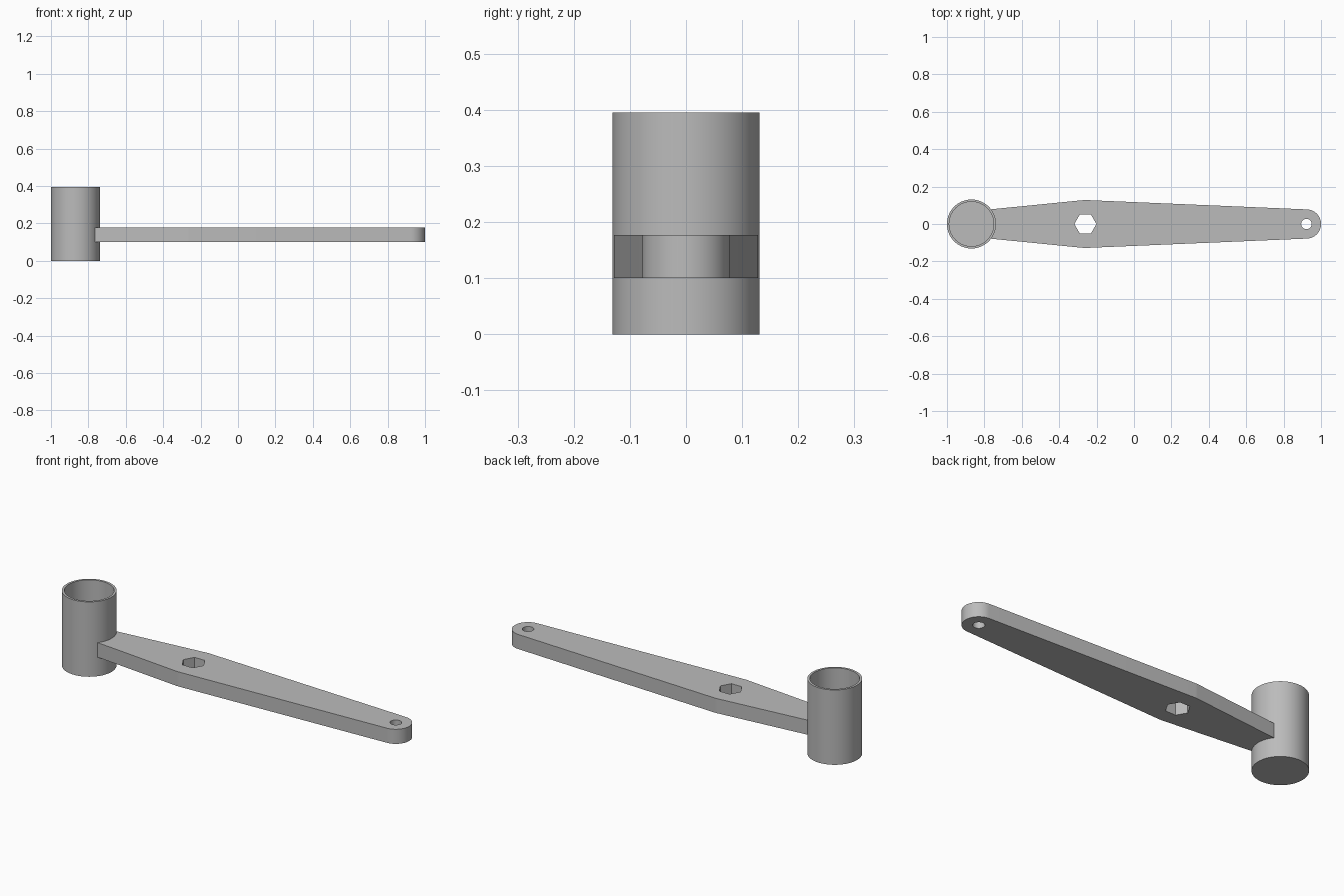
import bpy, bmesh
from math import sin, cos, pi, asin, sqrt

if "Cube" in bpy.data.objects:
    bpy.data.objects.remove(bpy.data.objects["Cube"], do_unlink=True)

CUP_X, CUP_R, BORE_R, CUP_H, FLOOR = -0.869, 0.131, 0.119, 0.395, 0.02
HEX_X, WIDE_R = -0.26, 0.128
TIP_X, TIP_R = 0.922, 0.078
BAR_LOW, BAR_HIGH = 0.10, 0.177

steel = bpy.data.materials.new("satin grey")
steel.use_nodes = True
grey = (0.5, 0.5, 0.5, 1)
steel.diffuse_color = grey
steel.node_tree.nodes["Principled BSDF"].inputs["Base Color"].default_value = grey


def finish(obj):
    """Clean the mesh, give it the material and smooth the round sides."""
    bm = bmesh.new()
    bm.from_mesh(obj.data)
    bmesh.ops.remove_doubles(bm, verts=bm.verts, dist=0.0001)
    bmesh.ops.recalc_face_normals(bm, faces=bm.faces)
    bm.to_mesh(obj.data)
    bm.free()
    obj.data.materials.clear()
    obj.data.materials.append(steel)
    bpy.ops.object.select_all(action="DESELECT")
    obj.select_set(True)
    bpy.context.view_layer.objects.active = obj
    bpy.ops.object.shade_smooth_by_angle(angle=pi / 6)


def arc(cx, r, start, end, steps):
    angles = [start + (end - start) * i / steps for i in range(steps + 1)]
    return [(cx + r * cos(a), r * sin(a)) for a in angles]


# Cup: lathed wall with a closed floor
bm = bmesh.new()
profile = [(0, 0), (CUP_R, 0), (CUP_R, CUP_H), (BORE_R, CUP_H), (BORE_R, FLOOR), (0, FLOOR)]
verts = [bm.verts.new((r, 0, z)) for r, z in profile]
edges = [bm.edges.new(pair) for pair in zip(verts, verts[1:])]
bmesh.ops.spin(bm, geom=verts + edges, cent=(0, 0, 0), axis=(0, 0, 1),
               angle=2 * pi, steps=72, use_merge=True)
mesh = bpy.data.meshes.new("cup")
bm.to_mesh(mesh)
bm.free()
cup = bpy.data.objects.new("cup", mesh)
cup.location.x = CUP_X
bpy.context.collection.objects.link(cup)
finish(cup)

# Handle outline: tangents to a wide middle circle and a round tip,
# ending in a hollow that sits inside the cup wall
right_lean = asin((WIDE_R - TIP_R) / (TIP_X - HEX_X))
left_lean = asin((WIDE_R - 0.067) / (HEX_X - CUP_X))
seat_r = CUP_R - 0.005
seat_angle = asin(0.078 / seat_r)
top_right, top_left = pi / 2 - right_lean, pi / 2 + left_lean
outline = (arc(TIP_X, TIP_R, -top_right, top_right, 32)
           + arc(HEX_X, WIDE_R, top_right, top_left, 3)
           + arc(CUP_X, seat_r, seat_angle, -seat_angle, 14)
           + arc(HEX_X, WIDE_R, -top_left, -top_right, 3))
hex_hole = arc(HEX_X, 0.059, 0, 2 * pi, 6)[:-1]
hang_hole = arc(TIP_X, 0.028, 0, 2 * pi, 32)[:-1]

# Handle: the filled outline with both holes, extruded
curve = bpy.data.curves.new("handle", "CURVE")
curve.dimensions = "2D"
curve.fill_mode = "BOTH"
curve.extrude = (BAR_HIGH - BAR_LOW) / 2
for loop in (outline, hex_hole, hang_hole):
    spline = curve.splines.new("POLY")
    spline.points.add(len(loop) - 1)
    for point, (x, y) in zip(spline.points, loop):
        point.co = (x, y, 0, 1)
    spline.use_cyclic_u = True
handle = bpy.data.objects.new("handle", curve)
handle.location.z = (BAR_LOW + BAR_HIGH) / 2
bpy.context.collection.objects.link(handle)
bpy.ops.object.select_all(action="DESELECT")
handle.select_set(True)
bpy.context.view_layer.objects.active = handle
bpy.ops.object.convert(target="MESH")
finish(bpy.context.view_layer.objects.active)
